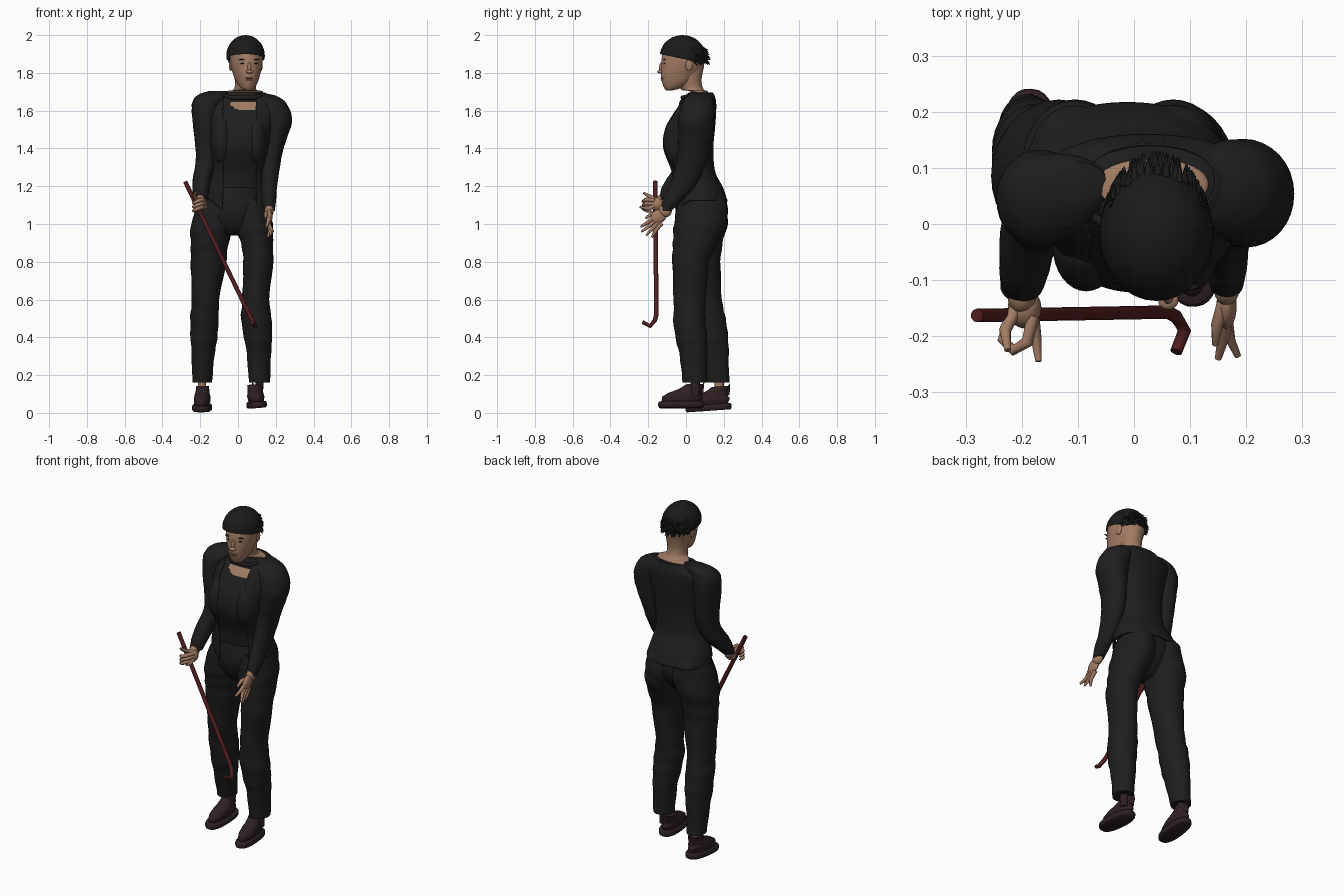
import bpy, bmesh, math, random
from mathutils import Vector, Matrix

random.seed(4)
if "Cube" in bpy.data.objects:
    bpy.data.objects.remove(bpy.data.objects["Cube"])


def material(name, r, g, b):
    m = bpy.data.materials.new(name)
    m.use_nodes = True
    m.diffuse_color = (r, g, b, 1)
    shader = m.node_tree.nodes["Principled BSDF"]
    shader.inputs["Base Color"].default_value = (r, g, b, 1)
    shader.inputs["Roughness"].default_value = .8
    return m


CLOTH = material("black_cloth", .013, .013, .013)
HAIR = material("black_hair", .01, .0105, .0105)
SKIN = material("tan_skin", .36, .2, .125)
LIPS = material("lip_brown", .26, .12, .085)
SHOE = material("dark_brown_leather", .028, .014, .016)
METAL = material("dark_red_metal", .085, .013, .014)


def finish(name, bm, mat, angle=50):
    """Turn a bmesh into a smooth shaded object."""
    bmesh.ops.recalc_face_normals(bm, faces=bm.faces)
    mesh = bpy.data.meshes.new(name)
    bm.to_mesh(mesh)
    bm.free()
    mesh.materials.append(mat)
    obj = bpy.data.objects.new(name, mesh)
    bpy.context.scene.collection.objects.link(obj)
    bpy.ops.object.select_all(action='DESELECT')
    obj.select_set(True)
    bpy.context.view_layer.objects.active = obj
    bpy.ops.object.shade_smooth_by_angle(angle=math.radians(angle))
    return obj


def spline(rows, steps):
    """Smoothly interpolate the cross-section rows."""
    rows = [Vector(r) for r in rows]
    out = []
    for i in range(len(rows) - 1):
        a, b, c, d = (rows[max(0, min(len(rows) - 1, i + k))] for k in (-1, 0, 1, 2))
        for s in range(steps):
            t = s / steps
            out.append(b + (c - a) * (t / 2) + (a * 2 - b * 5 + c * 4 - d) * (t * t / 2)
                       + (b * 3 - a - c * 3 + d) * (t ** 3 / 2))
    return out + [rows[-1]]


def loft(name, rows, mat, steps=5, sides=32, grow=0, ripple=0, power=2.0,
         turn=None, remove=None):
    """Skin level oval rings, each row being z, centre x, centre y, half width, half depth."""
    bm = bmesh.new()
    rings = []
    for n, (z, cx, cy, rx, ry) in enumerate(spline(rows, steps)):
        ring = []
        for k in range(sides):
            a = math.tau * k / sides
            c, s = math.cos(a), math.sin(a)
            f = 1 + ripple * math.sin(n * 1.3 + 2 * math.sin(a + n / 5))
            x = math.copysign(abs(c) ** (2 / power), c) * (rx + grow) * f
            y = math.copysign(abs(s) ** (2 / power), s) * (ry + grow) * f
            ring.append(bm.verts.new((cx + x, cy + y, z)))
        rings.append(ring)
    for low, high in zip(rings, rings[1:]):
        for k in range(sides):
            j = (k + 1) % sides
            bm.faces.new((low[k], low[j], high[j], high[k]))
    if remove:
        gone = [f for f in bm.faces if remove(f.calc_center_median())]
        bmesh.ops.delete(bm, geom=gone, context='FACES')
    else:
        bm.faces.new(rings[0])
        bm.faces.new(rings[-1])
    if turn:
        bmesh.ops.transform(bm, matrix=turn, verts=bm.verts)
    return finish(name, bm, mat)


def ball(name, centre, radii, mat, turn=Matrix(), cut=None):
    bm = bmesh.new()
    bmesh.ops.create_uvsphere(bm, u_segments=32, v_segments=20, radius=1)
    place = turn @ Matrix.Translation(centre) @ Matrix.Diagonal((*radii, 1))
    bmesh.ops.transform(bm, matrix=place, verts=bm.verts)
    if cut:
        bmesh.ops.bisect_plane(bm, geom=bm.verts[:] + bm.edges[:] + bm.faces[:],
                               plane_co=cut[0], plane_no=cut[1], clear_outer=True)
    return finish(name, bm, mat)


def tubes(name, paths, radius, taper, mat):
    """Round rods through lists of points; taper lists the relative radii."""
    curve = bpy.data.curves.new(name, 'CURVE')
    curve.dimensions = '3D'
    curve.bevel_depth = radius
    curve.bevel_resolution = 3
    curve.use_fill_caps = True
    for path in paths:
        s = curve.splines.new('POLY')
        s.points.add(len(path) - 1)
        for p, co, r in zip(s.points, path, taper):
            p.co, p.radius = (*co, 1), r
    curve.materials.append(mat)
    obj = bpy.data.objects.new(name, curve)
    bpy.context.scene.collection.objects.link(obj)


# Shirt, with a bare patch below the collar, and the open jacket over it
TORSO = [(1.06, -.015, .075, .18, .133), (1.12, -.012, .077, .185, .136),
         (1.19, -.012, .064, .17, .128), (1.28, 0, .036, .145, .113),
         (1.4, .01, .01, .152, .13), (1.5, .015, .018, .162, .13),
         (1.58, .02, .042, .18, .112), (1.65, .025, .067, .19, .087), (1.695, .03, .076, .11, .063)]
shirt = loft("shirt", TORSO[2:], CLOTH, steps=16, sides=128, power=2.2)
shirt.data.materials.append(SKIN)
for f in shirt.data.polygons:
    c = f.center
    f.material_index = int(1.602 + max(0, -c.x) * .7 < c.z < 1.648
                           and -.035 < c.x < .095 and c.y < .03)


def outside_jacket(c):
    """The front opening, and the hem that drops to a point beside it."""
    if c.y < .03:
        edge = min(abs(c.x + .08), abs(c.x - .1))
        return -.08 < c.x < .1 or c.z < 1.07 + edge * .8
    return c.z < 1.125


jacket = loft("jacket", TORSO, CLOTH, steps=12, sides=128, grow=.005, power=2.2,
              remove=outside_jacket)
thick = jacket.modifiers.new("cloth_thickness", 'SOLIDIFY')
thick.thickness = .006
for side, x in (("left", .095), ("right", -.085)):
    ball(side + "_chest", (x, -.04, 1.44), (.06, .08, .13), CLOTH)
tubes("collar_band", [[(-.075, .015, 1.682), (-.03, -.018, 1.668),
                       (.08, -.018, 1.668), (.125, .015, 1.682)]], .012, (.6, 1, 1, .6), CLOTH)

# Sleeves, rounded into the shoulders
loft("left_sleeve", [(1.692, .1, .08, .04, .035), (1.68, .12, .072, .078, .058),
                     (1.65, .16, .065, .087, .08), (1.6, .188, .06, .088, .092),
                     (1.54, .2, .053, .086, .094), (1.46, .193, .05, .068, .09),
                     (1.38, .178, .04, .058, .083), (1.3, .17, .022, .052, .077),
                     (1.2, .165, -.02, .042, .068), (1.12, .165, -.075, .036, .05),
                     (1.07, .165, -.105, .03, .028)], CLOTH, ripple=.01)
loft("right_sleeve", [(1.705, -.1, .075, .05, .035), (1.685, -.125, .063, .085, .06),
                      (1.65, -.157, .048, .083, .08), (1.6, -.17, .045, .075, .087),
                      (1.5, -.17, .038, .066, .084), (1.4, -.165, .035, .06, .078),
                      (1.32, -.17, .02, .055, .072), (1.25, -.188, -.02, .05, .075),
                      (1.19, -.195, -.07, .045, .06), (1.13, -.2, -.11, .038, .03)],
     CLOTH, ripple=.01)

# Trousers
loft("trouser_seat", [(1.2, -.02, .07, .13, .115), (1.1, -.022, .073, .172, .13),
                      (1.04, -.03, .072, .18, .122), (.98, -.03, .065, .11, .09),
                      (.94, -.03, .06, .035, .05)], CLOTH)
for side, x in (("left", .07), ("right", -.105)):
    ball(side + "_seat_cheek", (x, .125, 1.07), (.088, .097, .13), CLOTH)
loft("left_trouser_leg", [(1.13, .07, .085, .085, .125), (1, .083, .074, .1, .138),
                          (.9, .1, .048, .085, .117), (.8, .107, .025, .079, .098),
                          (.6, .094, .02, .072, .085), (.5, .097, .018, .081, .085),
                          (.4, .106, .027, .074, .083), (.3, .111, .04, .063, .073),
                          (.16, .113, .045, .056, .063)], CLOTH, ripple=.022)
loft("right_trouser_leg", [(1.13, -.11, .09, .09, .127), (1, -.135, .088, .114, .131),
                           (.9, -.15, .082, .1, .112), (.8, -.156, .085, .094, .098),
                           (.6, -.172, .1, .073, .09), (.5, -.178, .12, .075, .09),
                           (.4, -.18, .135, .071, .088), (.3, -.185, .15, .06, .076),
                           (.16, -.19, .17, .052, .06)], CLOTH, ripple=.022)

# Shoes and ankles
for side, x, y, z, yaw, tilt, pitch, ankle, sock in (
        ("left", .1, -.025, .026, 5, -5, 0, (.113, .05), SHOE),
        ("right", -.19, .12, .011, -3, 0, 4, (-.19, .175), SKIN)):
    turn = Matrix.Translation((x, y, z))
    for angle, axis in ((yaw, 'Z'), (tilt, 'Y'), (pitch, 'X')):
        turn = turn @ Matrix.Rotation(math.radians(angle), 4, axis)
    loft(side + "_sole", [(0, 0, 0, .045, .115), (.008, 0, 0, .052, .122),
                          (.027, 0, 0, .052, .122), (.034, 0, 0, .046, .116)],
         SHOE, steps=2, power=2.5, turn=turn)
    loft(side + "_shoe_upper", [(.025, 0, .005, .036, .1), (.055, 0, .005, .044, .108),
                                (.08, 0, .02, .041, .088), (.1, 0, .048, .036, .064),
                                (.125, 0, .072, .034, .045)], SHOE, ripple=.02, turn=turn)
    loft(side + "_ankle", [(.09, *ankle, .02, .024), (.2, *ankle, .022, .026)], sock)
    tubes(side + "_heel_tab", [[turn @ Vector((0, .1, .08)), turn @ Vector((0, .122, .135))]],
          .018, (1, .1), SHOE)

# Left hand, open and reaching forward
ball("left_wrist", (.165, -.11, 1.07), (.024, .035, .035), SKIN)
ball("left_palm", (0, 0, 0), (.018, .045, .036), SKIN,
     Matrix.Translation((.165, -.145, 1.04)) @ Matrix.Rotation(math.radians(35), 4, 'X'))
ends = [(.15, -.24, .985), (.185, -.235, .96), (.175, -.21, .94), (.158, -.18, .93)]
tubes("left_fingers", [[(.165, -.165 + .012 * i, 1.04 - .012 * i),
                        (.16 + .003 * i, -.2 + .013 * i, 1.01 - .015 * i), e]
                       for i, e in enumerate(ends)], .012, (1, .9, .5), SKIN)
tubes("left_thumb", [[(.16, -.14, 1.06), (.148, -.18, 1.055), (.145, -.215, 1.03)]],
      .012, (1, .9, .5), SKIN)

# Right hand, curled around the bar
ball("right_wrist", (-.2, -.125, 1.125), (.026, .035, .032), SKIN)
ball("right_palm", (-.195, -.15, 1.105), (.03, .036, .036), SKIN)
tubes("right_fingers", [[(-.18, -.165, 1.125 - .02 * i), (-.19, -.21, 1.13 - .02 * i),
                         (-.215, -.225, 1.12 - .02 * i), (-.235, -.205, 1.11 - .02 * i),
                         (-.23, -.18, 1.105 - .02 * i)] for i in range(3)],
      .011, (1, 1, .9, .8, .5), SKIN)
tubes("right_pointing_finger", [[(-.18, -.16, 1.1), (-.175, -.2, 1.08), (-.17, -.245, 1.09)]],
      .011, (1, .9, .5), SKIN)
tubes("right_thumb", [[(-.21, -.15, 1.12), (-.23, -.19, 1.145), (-.225, -.225, 1.165)]],
      .012, (1, .9, .5), SKIN)

# Hooked bar
tubes("hooked_bar", [[(-.28, -.163, 1.225), (.06, -.157, .52), (.075, -.165, .49),
                      (.09, -.19, .46), (.075, -.228, .48)]], .012, (1, 1, 1, 1, .9), METAL)

# Neck and head, the head turned slightly to its left
loft("neck", [(1.65, .03, .072, .09, .045), (1.7, .033, .07, .1, .046),
              (1.712, .037, .034, .06, .06), (1.76, .04, .022, .057, .06),
              (1.84, .04, .015, .066, .082)], SKIN)
face = Matrix.Translation((.042, 0, 0)) @ Matrix.Rotation(math.radians(8), 4, 'Z')
loft("head", [(1.707, 0, -.09, .012, .015), (1.718, 0, -.073, .034, .042),
              (1.75, 0, -.045, .056, .083), (1.79, 0, -.03, .07, .104),
              (1.83, 0, -.02, .081, .113), (1.88, 0, -.015, .086, .115),
              (1.94, 0, -.012, .08, .1), (1.975, 0, -.012, .05, .06)], SKIN, turn=face)
ball("nose_tip", (0, -.138, 1.806), (.018, .016, .01), SKIN, face)
ball("nose_bridge", (0, -.13, 1.826), (.01, .014, .03), SKIN, face)
ball("upper_lip", (0, -.128, 1.772), (.022, .007, .004), LIPS, face)
ball("lower_lip", (0, -.126, 1.763), (.018, .007, .005), LIPS, face)
for side, s in (("left", 1), ("right", -1)):
    ball(side + "_eye", (.034 * s, -.121, 1.85), (.013, .005, .004), HAIR, face)
    ball(side + "_eyebrow", (.035 * s, -.12, 1.87), (.022, .006, .003), HAIR, face)
    ball(side + "_ear", (.081 * s, .005, 1.84), (.009, .02, .03), SKIN, face)

# Hair cap with fine ragged tufts at the back
ball("hair_cap", (.04, -.018, 1.89), (.102, .12, .11), HAIR,
     cut=((.04, -.14, 1.9), (0, -.05, -.24)))
tufts = []
for i in range(110):
    a = math.radians(random.uniform(25, 155))
    z = random.uniform(1.86, 1.94)
    w = math.sqrt(1 - ((z - 1.89) / .11) ** 2) * .94
    root = Vector((.04 + .102 * w * math.cos(a), -.018 + .12 * w * math.sin(a), z))
    tip = Vector((.004 * math.cos(a), .035 * math.sin(a), random.uniform(-.03, -.01)))
    tufts.append([root, root + tip])
tubes("hair_tufts", tufts, .008, (1, .1), HAIR)
